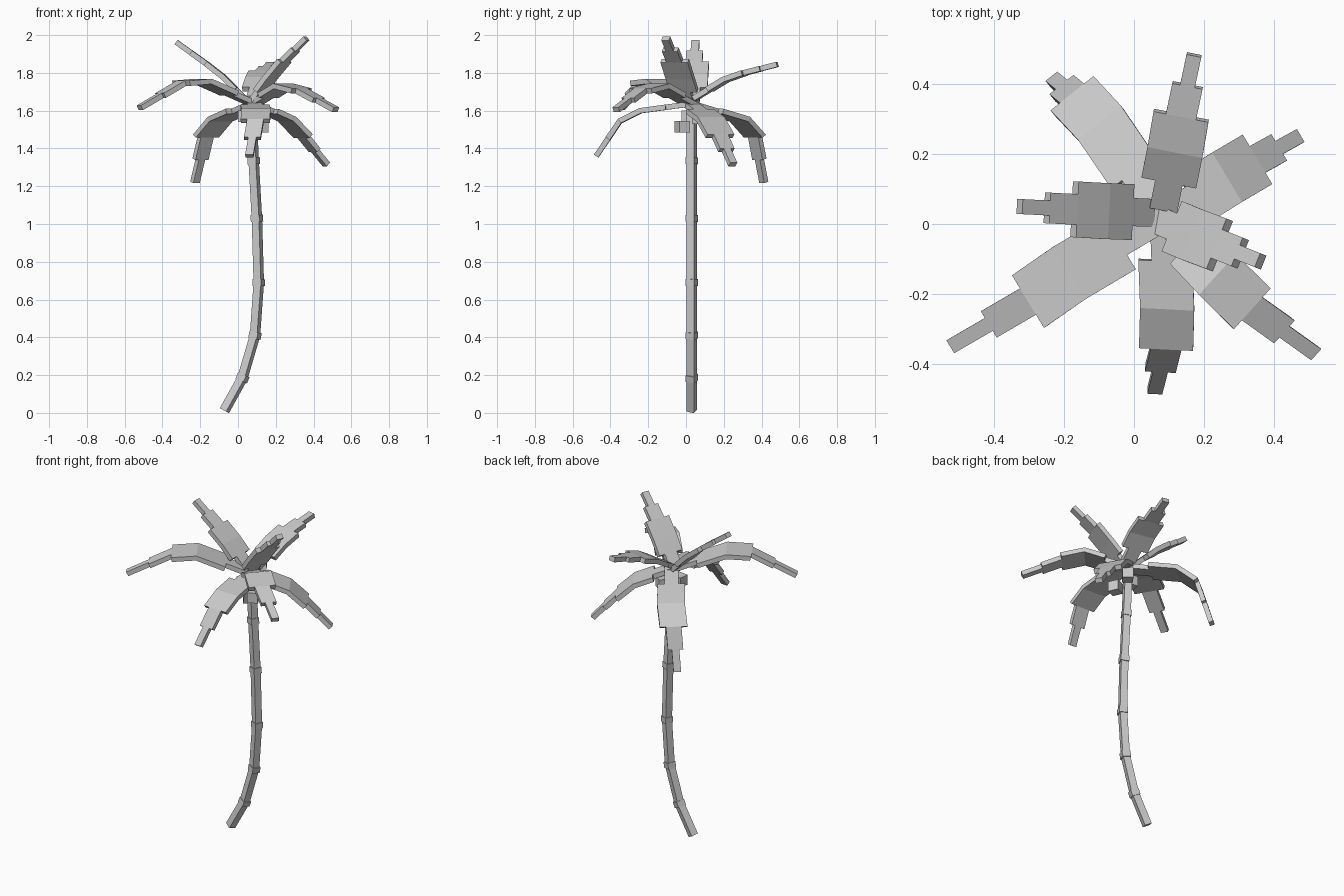
import bpy
import bmesh
from math import radians
from mathutils import Vector, Matrix

cube = bpy.data.objects.get("Cube")
if cube:
    bpy.data.objects.remove(cube, do_unlink=True)

grey = bpy.data.materials.new("plain grey")
grey.use_nodes = True
colour = (0.6, 0.6, 0.6, 1)
grey.diffuse_color = colour
grey.node_tree.nodes["Principled BSDF"].inputs["Base Color"].default_value = colour


def finish(name, bm):
    bmesh.ops.recalc_face_normals(bm, faces=bm.faces)
    mesh = bpy.data.meshes.new(name)
    bm.to_mesh(mesh)
    bm.free()
    mesh.materials.append(grey)
    obj = bpy.data.objects.new(name, mesh)
    bpy.context.collection.objects.link(obj)
    return obj


def loft(bm, rings):
    """Skin a closed solid through four-sided rings."""
    loops = [[bm.verts.new(p) for p in ring] for ring in rings]
    for a, b in zip(loops, loops[1:]):
        for i in range(4):
            j = (i + 1) % 4
            bm.faces.new((a[i], a[j], b[j], b[i]))
    bm.faces.new(loops[0][::-1])
    bm.faces.new(loops[-1])


def bend_directions(path):
    """Direction at each point, averaged between neighbouring segments."""
    seg = [(b - a).normalized() for a, b in zip(path, path[1:])]
    return [seg[0]] + [(a + b).normalized() for a, b in zip(seg, seg[1:])] + [seg[-1]]


def section(centre, direction, side, width, depth):
    up = side.cross(direction).normalized()
    s, u = side * width / 2, up * depth / 2
    return [centre - s - u, centre + s - u, centre + s + u, centre - s + u]


# Trunk: a twisted square section swept along a leaning path
trunk_path = [Vector((x, 0.031, z)) for x, z in (
    (-0.072, 0.012), (0.024, 0.185), (0.09, 0.41), (0.11, 0.69),
    (0.1, 1.03), (0.083, 1.335), (0.07, 1.63))]
trunk_dirs = bend_directions(trunk_path)
twist = radians(-24)


def trunk_section(centre, direction, size):
    side = Matrix.Rotation(twist, 3, direction) @ Vector((0, 1, 0))
    return section(centre, direction, side, size, size)


bm = bmesh.new()
loft(bm, [trunk_section(p, d, 0.042) for p, d in zip(trunk_path, trunk_dirs)])
finish("trunk", bm)

# Raised bands at the trunk joints
bm = bmesh.new()
for p, d in list(zip(trunk_path, trunk_dirs))[1:-1]:
    loft(bm, [trunk_section(p + d * t, d, 0.05) for t in (-0.018, 0.018)])
finish("trunk_bands", bm)


# Fronds: narrow stalk, wide bent blade, then two steps to the tip
def frond(name, base, crease, blade_end, tip, blade_width):
    base, crease, blade_end, tip = map(Vector, (base, crease, blade_end, tip))
    path = [base, base.lerp(crease, 0.48), crease, blade_end,
            blade_end.lerp(tip, 0.5), tip]
    widths = (0.08, blade_width, blade_width, 0.088, 0.043)
    along = tip - base
    side = Vector((-along.y, along.x, 0)).normalized()
    dirs = bend_directions(path)
    bm = bmesh.new()
    for i, width in enumerate(widths):
        loft(bm, [section(path[k], dirs[k], side, width, 0.028) for k in (i, i + 1)])
    finish(name, bm)


crown = (0.085, 0.02, 1.635)
frond("back_frond", (0.085, 0.045, 1.665), (0.118, 0.21, 1.765),
      (0.135, 0.31, 1.80), (0.172, 0.484, 1.845), 0.16)
frond("back_left_frond", crown, (0.26, 0.13, 1.555),
      (0.345, 0.18, 1.465), (0.468, 0.248, 1.315), 0.165)
frond("upper_left_frond", (0.07, 0.01, 1.64), (0.17, -0.032, 1.775),
      (0.245, -0.06, 1.865), (0.362, -0.107, 1.983), 0.155)
frond("front_left_frond", crown, (0.24, -0.145, 1.73),
      (0.335, -0.24, 1.705), (0.517, -0.37, 1.605), 0.157)
frond("front_frond", crown, (0.095, -0.24, 1.6),
      (0.092, -0.35, 1.545), (0.06, -0.475, 1.36), 0.155)
frond("front_right_frond", crown, (-0.185, -0.14, 1.755),
      (-0.3, -0.22, 1.745), (-0.52, -0.348, 1.615), 0.176)
frond("upper_right_frond", (0.05, 0.032, 1.65), (-0.08, 0.037, 1.78),
      (-0.17, 0.042, 1.85), (-0.327, 0.05, 1.963), 0.16)
frond("back_right_frond", crown, (-0.095, 0.285, 1.555),
      (-0.17, 0.365, 1.465), (-0.228, 0.412, 1.22), 0.157)

# Small blocky fruit under the crown
for n, spot in enumerate(((0.12, -0.02, 1.515), (0.11, 0.075, 1.56), (0.035, 0.01, 1.57))):
    bm = bmesh.new()
    turn = Matrix.Rotation(radians(24 + 30 * n), 4, "Z")
    bmesh.ops.create_cube(bm, size=0.062, matrix=Matrix.Translation(spot) @ turn)
    finish(f"fruit_{n + 1}", bm)
